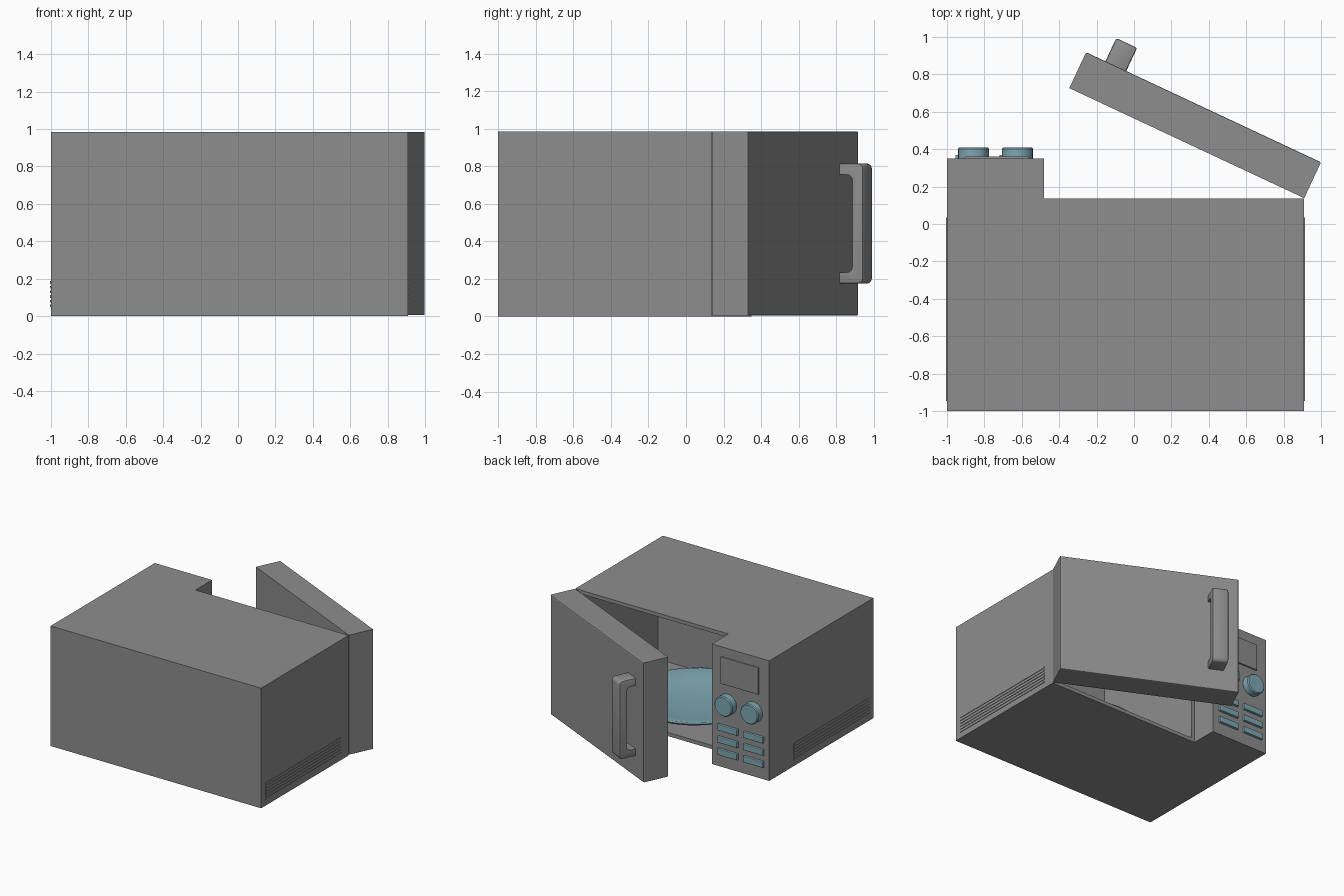
import bpy, bmesh, math
from mathutils import Matrix, Vector

if "Cube" in bpy.data.objects:
    bpy.data.objects.remove(bpy.data.objects["Cube"])


def material(name, rgb):
    m = bpy.data.materials.new(name)
    m.diffuse_color = (*rgb, 1)
    m.use_nodes = True
    m.node_tree.nodes["Principled BSDF"].inputs["Base Color"].default_value = m.diffuse_color
    return m


GREY = material("casing grey", (0.27, 0.27, 0.27))
TEAL = material("pale teal", (0.21, 0.39, 0.45))


def finish(name, bm, mat, smooth=False):
    bmesh.ops.recalc_face_normals(bm, faces=bm.faces[:])
    me = bpy.data.meshes.new(name)
    bm.to_mesh(me)
    bm.free()
    ob = bpy.data.objects.new(name, me)
    bpy.context.collection.objects.link(ob)
    me.materials.append(mat)
    if smooth:
        bpy.ops.object.select_all(action='DESELECT')
        bpy.context.view_layer.objects.active = ob
        ob.select_set(True)
        bpy.ops.object.shade_smooth_by_angle(angle=math.radians(30))
    return ob


def prism(pts, offset):
    """Extrude a closed 3D outline along an offset."""
    bm = bmesh.new()
    f = bm.faces.new([bm.verts.new(p) for p in pts])
    r = bmesh.ops.extrude_face_region(bm, geom=[f])
    vs = [g for g in r['geom'] if isinstance(g, bmesh.types.BMVert)]
    bmesh.ops.translate(bm, verts=vs, vec=offset)
    return bm


def box(name, x, y, z, mat, bevel=0):
    bm = prism([(x[0], y[0], z[0]), (x[1], y[0], z[0]), (x[1], y[1], z[0]), (x[0], y[1], z[0])],
               (0, 0, z[1] - z[0]))
    if bevel:  # soften the edges of the +y face
        es = [e for e in bm.edges if all(abs(v.co.y - y[1]) < 1e-5 for v in e.verts)]
        bmesh.ops.bevel(bm, geom=es, offset=bevel, segments=2, profile=0.5, affect='EDGES')
    return finish(name, bm, mat)


def lathe(name, profile, matrix, steps, mat):
    bm = bmesh.new()
    vs = [bm.verts.new((r, 0, z)) for r, z in profile]
    es = [bm.edges.new(p) for p in zip(vs, vs[1:])]
    bmesh.ops.spin(bm, geom=vs + es, cent=(0, 0, 0), axis=(0, 0, 1), angle=math.tau,
                   steps=steps, use_duplicate=False)
    bmesh.ops.remove_doubles(bm, verts=bm.verts[:], dist=1e-4)
    bm.transform(matrix)
    return finish(name, bm, mat, True)


# L-shaped casing with a hollow cooking chamber
H = 0.985
outline = [(-1, -1), (0.91, -1), (0.91, 0.135), (-0.48, 0.135), (-0.48, 0.35), (-1, 0.35)]
casing = finish("casing", prism([(x, y, 0) for x, y in outline], (0, 0, H)), GREY)
cutter = box("chamber_cutter", (-0.45, 0.87), (-0.88, 0.3), (0.03, H - 0.03), GREY)
# the cutter must not touch the panel block, so it stays right of x = -0.48
cutter.hide_render = True
mod = casing.modifiers.new("chamber", 'BOOLEAN')
mod.object = cutter
mod.operation = 'DIFFERENCE'
mod.solver = 'EXACT'
bpy.context.view_layer.objects.active = casing
casing.select_set(True)
bpy.ops.object.modifier_apply(modifier="chamber")
bpy.data.objects.remove(cutter)

# Turntable dish
lathe("turntable_plate",
      [(0, 0.03), (0.36, 0.03), (0.49, 0.065), (0.5, 0.08), (0.48, 0.085), (0.37, 0.055), (0, 0.055)],
      Matrix.Translation((0.21, -0.42, 0)), 24, TEAL)

# Control panel: display, knobs and buttons
box("display", (-0.906, -0.563), (0.34, 0.362), (0.685, 0.905), GREY, 0.006)
for i, x in enumerate((-0.858, -0.623)):
    m = Matrix.Translation((x, 0.345, 0.53)) @ Matrix.Rotation(-math.pi / 2, 4, 'X')
    lathe(f"knob_{i}", [(0, 0), (0.082, 0), (0.082, 0.057), (0.075, 0.065), (0, 0.065)], m, 32, TEAL)
for col, x in enumerate((-0.955, -0.72)):
    for row in range(3):
        z = 0.1 + 0.1 * row
        box(f"button_{col}_{row}", (x, x + 0.18), (0.34, 0.37), (z, z + 0.05), TEAL, 0.006)

# Side vent slats
for side, x in (("left", -1), ("right", 0.91)):
    for i in range(6):
        z = 0.048 + 0.025 * i
        box(f"vent_{side}_{i}", (x - 0.004, x + 0.004), (-0.945, 0.035), (z, z + 0.014), GREY)

# Door, swung open about its hinge corner
swing = Matrix.Translation((0.91, 0.138, 0)) @ Matrix.Rotation(math.radians(-25.1), 4, 'Z')
L, T = 1.387, 0.212
door = box("door", (-L, 0), (0, T), (0.005, H), GREY, 0.008)
door.matrix_world = swing


# C-shaped handle with rounded corners
def arc(cy, cz, r, a0, a1):
    return [(-1.273, cy + r * math.cos(math.radians(a0 + (a1 - a0) * k / 4)),
             cz + r * math.sin(math.radians(a0 + (a1 - a0) * k / 4))) for k in range(5)]


y0, y1, y2, zb, zt, w = T - 0.005, T + 0.075, T + 0.137, 0.175, 0.815, 0.06
pts = [(-1.273, y0, zb)] + arc(y2 - 0.03, zb + 0.03, 0.03, -90, 0)
pts += arc(y2 - 0.03, zt - 0.03, 0.03, 0, 90) + [(-1.273, y0, zt), (-1.273, y0, zt - w)]
pts += arc(y1 - 0.03, zt - w - 0.03, 0.03, 90, 0) + arc(y1 - 0.03, zb + w + 0.03, 0.03, 0, -90)
pts += [(-1.273, y0, zb + w)]
bm = prism(pts, (0.123, 0, 0))
rim = [e for e in bm.edges if abs(e.verts[0].co.x - e.verts[1].co.x) < 1e-5
       and max(v.co.y for v in e.verts) > y1 + 0.01]
bmesh.ops.bevel(bm, geom=rim, offset=0.01, segments=2, profile=0.5, affect='EDGES')
handle = finish("door_handle", bm, GREY, True)
handle.matrix_world = swing
